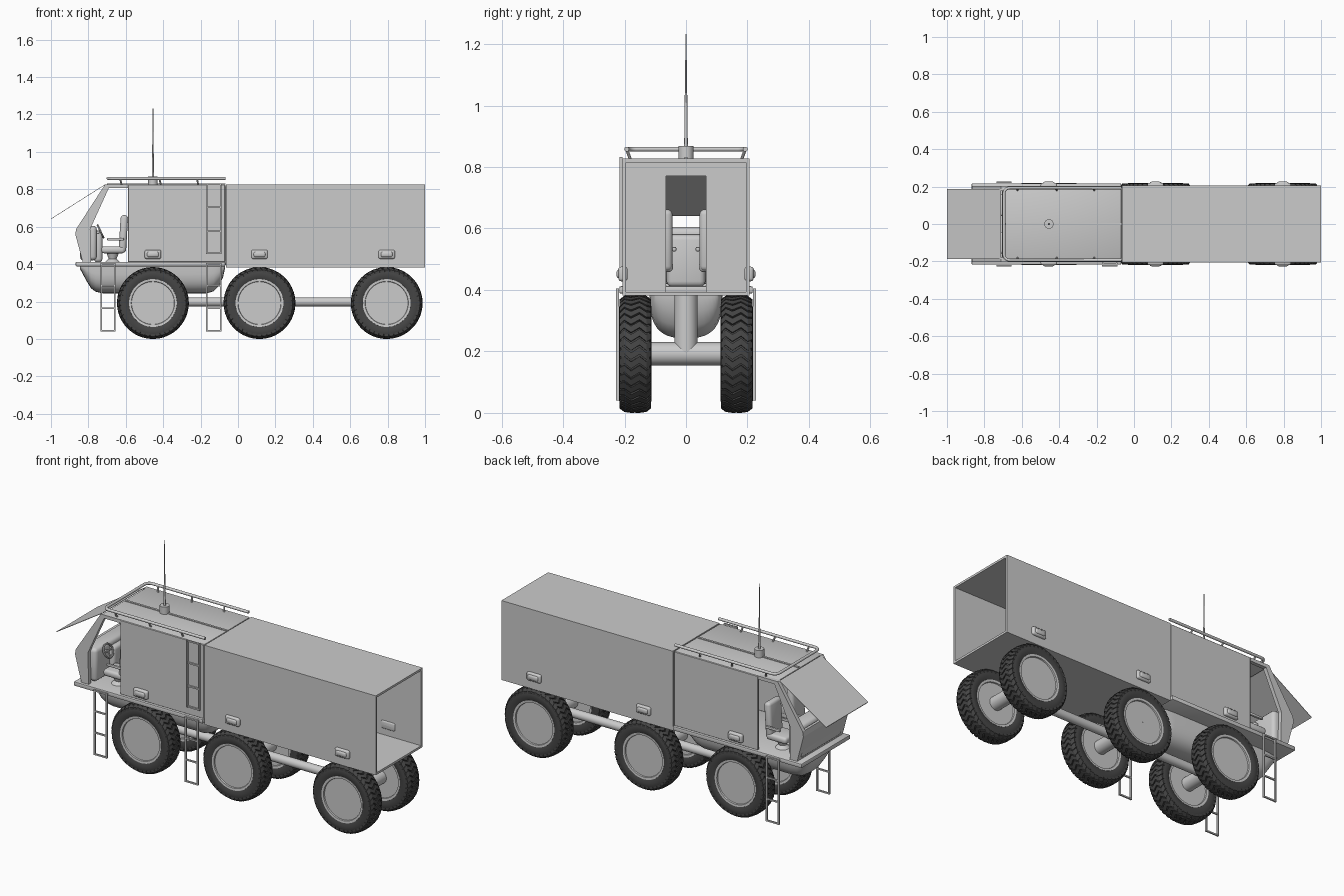
import bpy, bmesh, math
from mathutils import Vector, Matrix

if "Cube" in bpy.data.objects:
    bpy.data.objects.remove(bpy.data.objects["Cube"])

rubber = bpy.data.materials.new("rubber")
rubber.diffuse_color = (0.06, 0.06, 0.06, 1)
rubber.use_nodes = True
rubber.node_tree.nodes["Principled BSDF"].inputs["Base Color"].default_value = rubber.diffuse_color


def finish(name, bm, smooth=False, mat=None):
    bmesh.ops.recalc_face_normals(bm, faces=bm.faces)
    me = bpy.data.meshes.new(name)
    bm.to_mesh(me)
    bm.free()
    ob = bpy.data.objects.new(name, me)
    bpy.context.collection.objects.link(ob)
    if mat:
        me.materials.append(mat)
    if smooth:
        bpy.ops.object.select_all(action='DESELECT')
        ob.select_set(True)
        bpy.context.view_layer.objects.active = ob
        bpy.ops.object.shade_smooth_by_angle(angle=math.radians(35))
    return ob


def box(name, lo, hi, bevel=0, seg=3):
    bm = bmesh.new()
    lo, hi = Vector(lo), Vector(hi)
    s = hi - lo
    bmesh.ops.create_cube(bm, size=1, matrix=Matrix.Translation((lo + hi) / 2) @ Matrix.Diagonal((*s, 1)))
    if bevel:
        bmesh.ops.bevel(bm, geom=bm.edges[:], offset=bevel, segments=seg, affect='EDGES', profile=0.5)
    return finish(name, bm, bevel > 0)


def rod(name, a, b, r1, r2=None, seg=16):
    a, b = Vector(a), Vector(b)
    bm = bmesh.new()
    m = Matrix.Translation((a + b) / 2) @ (b - a).to_track_quat('Z', 'Y').to_matrix().to_4x4()
    bmesh.ops.create_cone(bm, cap_ends=True, segments=seg, radius1=r1, radius2=r1 if r2 is None else r2,
                          depth=(b - a).length, matrix=m)
    return finish(name, bm, True)


def prism(name, profile, y0, y1):
    """Extrude an x-z outline from y0 to y1."""
    bm = bmesh.new()
    f = bm.faces.new([bm.verts.new((x, y0, z)) for x, z in profile])
    ext = bmesh.ops.extrude_face_region(bm, geom=[f])
    bmesh.ops.translate(bm, vec=(0, y1 - y0, 0), verts=[v for v in ext['geom'] if isinstance(v, bmesh.types.BMVert)])
    return finish(name, bm)


def lathe(name, profile, mat=None, seg=64):
    """Spin a (radius, y) outline around the y axis."""
    bm = bmesh.new()
    vs = [bm.verts.new((r, y, 0)) for r, y in profile]
    es = [bm.edges.new(p) for p in zip(vs, vs[1:])]
    bmesh.ops.spin(bm, geom=vs + es, axis=(0, 1, 0), cent=(0, 0, 0), steps=seg, angle=2 * math.pi)
    bmesh.ops.remove_doubles(bm, verts=bm.verts, dist=1e-5)
    return finish(name, bm, True, mat)


# wheels: tyre, zigzag tread, hub disc (shared meshes)
R, WX = 0.192, (-0.455, 0.115, 0.795)
half = [(0.128, 0.040), (0.128, 0.047), (0.145, 0.053), (0.165, 0.051), (0.178, 0.046), (0.184, 0.036)]
tyre = lathe("tyre", half + [(r, -y) for r, y in reversed(half)] + [half[0]], rubber)
disc = [(0.0005, 0.040), (0.114, 0.040), (0.116, 0.047), (0.128, 0.048), (0.130, 0.040)]
hub = lathe("wheel_disc", disc + [(r, -y) for r, y in reversed(disc)])
bm = bmesh.new()
N = 40
lug = [(-0.051, 0.178, 0.0), (-0.036, 0.189, 0.35), (-0.014, R, -0.25), (0.014, R, 0.35), (0.036, 0.189, -0.25), (0.051, 0.178, 0.1)]
for i in range(N):
    rows = []
    for y, r, off in lug:
        row = []
        for d, rr in ((-0.38, r - 0.02), (-0.38, r), (0.38, r), (0.38, r - 0.02)):
            t = 2 * math.pi * (i + off + d) / N
            row.append(bm.verts.new((rr * math.cos(t), y, rr * math.sin(t))))
        rows.append(row)
    for a, b in zip(rows, rows[1:]):
        for k in range(4):
            bm.faces.new((a[k], a[(k + 1) % 4], b[(k + 1) % 4], b[k]))
    bm.faces.new(rows[0])
    bm.faces.new(rows[-1])
tread = finish("tread", bm, False, rubber)
first = True
for x in WX:
    for s in (-1, 1):
        for part in (tyre, hub, tread):
            ob = part if first else part.copy()
            if not first:
                bpy.context.collection.objects.link(ob)
            ob.location = (x, s * 0.165, R)
        first = False

# chassis: axles, posts, long tube
for x in WX:
    rod("axle", (x, -0.13, R), (x, 0.13, R), 0.038, seg=32)
    rod("suspension_post", (x, 0, R), (x, 0, 0.39), 0.038, seg=32)
rod("chassis_tube", (WX[0], 0, 0.198), (WX[2], 0, 0.198), 0.024, seg=24)

# rounded belly tub under the cab, lofted along x
bm = bmesh.new()
rings = []
for x, zb, w in ((-0.845, 0.375, 0.105), (-0.81, 0.31, 0.112), (-0.785, 0.27, 0.116), (-0.76, 0.252, 0.118), (-0.72, 0.243, 0.12),
                 (-0.17, 0.243, 0.12), (-0.13, 0.255, 0.118), (-0.10, 0.285, 0.115), (-0.08, 0.33, 0.11), (-0.07, 0.375, 0.105)):
    ring = []
    for k in range(17):
        t = math.pi * k / 16
        c, s = math.cos(t), max(0, math.sin(t))
        ring.append(bm.verts.new((x, w * math.copysign(abs(c) ** 0.7, c), 0.395 - (0.395 - zb) * s ** 0.7)))
    rings.append(ring)
for a, b in zip(rings, rings[1:]):
    for k in range(16):
        bm.faces.new((a[k], a[k + 1], b[k + 1], b[k]))
bm.faces.new(rings[0])
bm.faces.new(rings[-1])
finish("belly_tub", bm, True)

# cargo box: open at the rear
T, Y, TOP = 0.012, 0.207, 0.827
box("cargo_floor", (-0.063, -Y, 0.382), (1, Y, 0.394))
box("cargo_roof", (-0.063, -Y, TOP - T), (1, Y, TOP))
for s in (-1, 1):
    box("cargo_side", (-0.063, min(s * Y, s * (Y - T)), 0.394), (1, max(s * Y, s * (Y - T)), TOP - T))
    # bulkhead beside the doorway
    box("bulkhead_side", (-0.075, min(s * 0.065, s * 0.195), 0.394), (-0.055, max(s * 0.065, s * 0.195), TOP - T))
box("bulkhead_header", (-0.075, -0.065, 0.77), (-0.055, 0.065, TOP - T))

# cab: floor, roof, sides and pillars
box("cab_floor", (-0.868, -0.217, 0.388), (-0.068, 0.217, 0.412), 0.005, 2)
box("cab_roof", (-0.705, -0.2, TOP - T), (-0.068, 0.2, TOP), 0.004, 2)
box("roof_ridge", (-0.70, -0.006, TOP - 0.002), (-0.068, 0.006, TOP + 0.004))
pillar = [(-0.83, 0.41), (-0.87, 0.56), (-0.865, 0.588), (-0.71, TOP), (-0.588, TOP),
          (-0.588, 0.808), (-0.69, 0.808), (-0.79, 0.588), (-0.785, 0.41)]
for s in (-1, 1):
    y0, y1 = sorted((s * 0.192, s * 0.204))
    box("cab_side", (-0.588, y0, 0.41), (-0.068, y1, TOP), 0.003, 1)
    prism("front_pillar", pillar, *sorted((s * 0.18, s * 0.202)))
prism("nose_panel", [(-0.83, 0.41), (-0.87, 0.56), (-0.865, 0.588), (-0.85, 0.588), (-0.856, 0.56), (-0.815, 0.41)], -0.19, 0.19)
prism("raised_windscreen", [(-0.71, TOP), (-1, 0.643), (-1, 0.640), (-0.71, TOP - 0.003)], -0.186, 0.186)

# cab interior
box("dashboard", (-0.845, -0.18, 0.42), (-0.755, 0.18, 0.605), 0.02)
box("centre_console", (-0.77, -0.063, 0.41), (-0.725, 0.063, 0.58), 0.018)
for s in (-1, 1):
    y = s * 0.1
    rod("seat_pedestal", (-0.67, y, 0.41), (-0.67, y, 0.43), 0.04, 0.02, 24)
    rod("seat_column", (-0.67, y, 0.425), (-0.67, y, 0.465), 0.02, 0.035, 24)
    box("seat_cushion", (-0.73, y - 0.058, 0.458), (-0.605, y + 0.058, 0.495), 0.014)
    back = box("seat_back", (-0.02, y - 0.056, -0.1), (0.02, y + 0.056, 0.1), 0.016)
    back.location = (-0.613, 0, 0.562)
    back.rotation_euler = (0, 0.06, 0)
    for e in (-1, 1):
        box("armrest", (-0.70, y + e * 0.062 - 0.007, 0.525), (-0.61, y + e * 0.062 + 0.007, 0.54), 0.005, 2)
bpy.ops.mesh.primitive_torus_add(major_radius=0.037, minor_radius=0.005, major_segments=32, minor_segments=8,
                                 location=(-0.735, -0.1, 0.575), rotation=(0, math.radians(65), 0))
bpy.context.object.name = "steering_wheel"
rod("steering_column", (-0.77, -0.1, 0.56), (-0.735, -0.1, 0.575), 0.007)
spoke = Vector((0.4, 0, -0.9)) * 0.035
hubpos = Vector((-0.735, -0.1, 0.575))
rod("wheel_spoke", hubpos, hubpos + spoke, 0.004, seg=8)
rod("wheel_bar", (-0.735, -0.135, 0.575), (-0.735, -0.065, 0.575), 0.004, seg=8)

# side marker lamps
for x in WX:
    for s in (-1, 1):
        for nm, w, h, d in (("lamp_housing", 0.044, 0.024, 0.220), ("lamp_lens", 0.032, 0.015, 0.226)):
            y0, y1 = sorted((s * 0.19, s * d))
            box(nm, (x - w, y0, 0.452 - h), (x + w, y1, 0.452 + h), 0.010)


# ladders
def ladder(x, y, z0, z1, rungs):
    for e in (-1, 1):
        box("ladder_rail", (x + e * 0.037 - 0.004, y - 0.005, z0), (x + e * 0.037 + 0.004, y + 0.005, z1))
    for z in rungs:
        box("ladder_rung", (x - 0.037, y - 0.004, z - 0.004), (x + 0.037, y + 0.004, z + 0.004))


for x, y in ((-0.695, -0.223), (-0.13, -0.223), (-0.695, 0.223)):
    ladder(x, y, 0.04, 0.405, (0.044, 0.165, 0.285, 0.40))
ladder(-0.13, -0.212, 0.455, 0.832, (0.459, 0.575, 0.705, 0.828))

# roof rail: U-shaped tube on short posts
cu = bpy.data.curves.new("roof_rail", 'CURVE')
cu.dimensions = '3D'
cu.bevel_depth, cu.bevel_resolution, cu.use_fill_caps = 0.008, 3, True
path = [(-0.068, -0.193)]
for s in (-1, 1):
    arc = [(-0.665 - 0.03 * math.sin(a), s * (0.163 + 0.03 * math.cos(a))) for a in [math.pi / 2 * k / 6 for k in range(7)]]
    path += arc if s < 0 else arc[::-1]
path.append((-0.068, 0.193))
sp = cu.splines.new('POLY')
sp.points.add(len(path) - 1)
for p, (x, y) in zip(sp.points, path):
    p.co = (x, y, 0.858, 1)
rail = bpy.data.objects.new("roof_rail", cu)
bpy.context.collection.objects.link(rail)
bpy.ops.object.select_all(action='DESELECT')
rail.select_set(True)
bpy.context.view_layer.objects.active = rail
bpy.ops.object.convert(target='MESH')
for x in (-0.63, -0.42, -0.22):
    for s in (-1, 1):
        rod("rail_post", (x, s * 0.193, 0.857), (x + 0.008, s * 0.18, 0.822), 0.005, seg=10)

# antenna
rod("antenna_base", (-0.455, 0, 0.822), (-0.455, 0, 0.868), 0.025, seg=32)
rod("antenna_lower", (-0.455, 0, 0.868), (-0.455, 0, 1.04), 0.006, 0.004)
rod("antenna_whip", (-0.455, 0, 1.04), (-0.455, 0, 1.232), 0.003, 0.002, 8)
